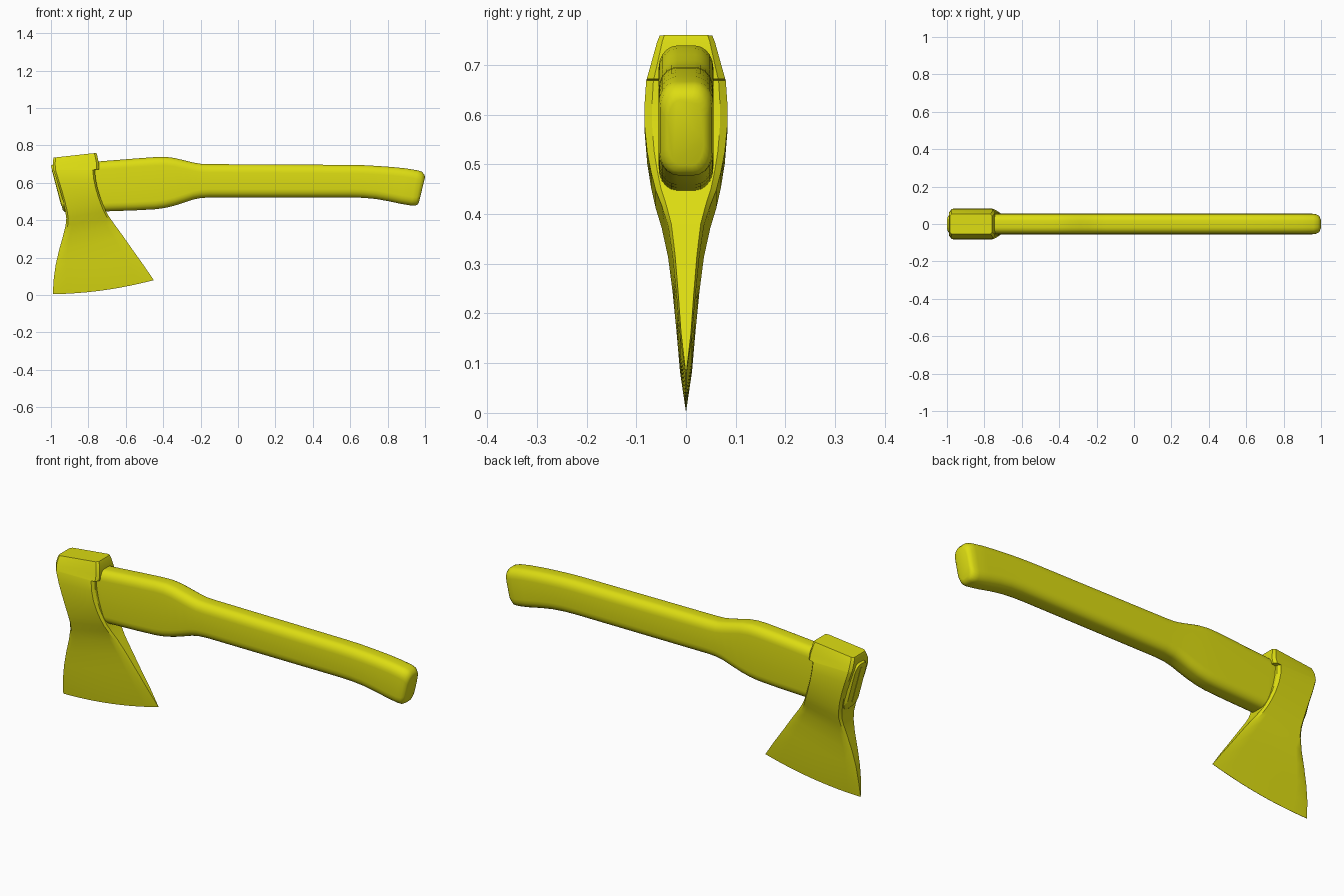
import bpy, bmesh, math

steel_wood = bpy.data.materials.new("yellow")
steel_wood.diffuse_color = (0.72, 0.72, 0.006, 1)


def loft(name, rings, angle):
    """Skin a list of equal-length closed rings and cap both ends."""
    bm = bmesh.new()
    vs = [[bm.verts.new(p) for p in r] for r in rings]
    n = len(vs[0])
    for a, b in zip(vs, vs[1:]):
        for i in range(n):
            j = (i + 1) % n
            bm.faces.new((a[i], a[j], b[j], b[i]))
    bm.faces.new(vs[0][::-1])
    bm.faces.new(vs[-1])
    bmesh.ops.recalc_face_normals(bm, faces=bm.faces)
    me = bpy.data.meshes.new(name)
    bm.to_mesh(me)
    bm.free()
    ob = bpy.data.objects.new(name, me)
    bpy.context.collection.objects.link(ob)
    me.materials.append(steel_wood)
    bpy.ops.object.select_all(action='DESELECT')
    ob.select_set(True)
    bpy.context.view_layer.objects.active = ob
    bpy.ops.object.shade_smooth_by_angle(angle=math.radians(angle))
    return ob


# Axe head: rows of (left x, left z, right x, right z, half thickness, sag)
head_rows = [
    (-.99, .005, -.45, .08, .0006, .017),
    (-.986, .08, -.505, .16, .012, .012),
    (-.975, .16, -.562, .24, .019, .008),
    (-.957, .24, -.618, .32, .027, .004),
    (-.937, .31, -.662, .38, .036, .002),
    (-.922, .37, -.69, .42, .049, 0),
    (-.918, .41, -.707, .45, .061, 0),
    (-.924, .45, -.722, .485, .070, 0),
    (-.935, .50, -.737, .525, .078, 0),
    (-.952, .56, -.752, .575, .083, 0),
    (-.968, .61, -.761, .62, .0835, 0),
    (-.986, .667, -.766, .669, .080, 0),
    (-.987, .670, -.743, .672, .079, 0),
    (-.99, .70, -.743, .70, .071, 0),
    (-.988, .725, -.753, .748, .058, 0),
    (-.985, .735, -.758, .76, .053, 0),
]
N = 10


def head_ring(row):
    xl, zl, xr, zr, t, sag = row
    side = []
    us = [0, .05] + [.05 + .9 * i / N for i in range(1, N)] + [.95, 1]
    for u in us:
        y = t * (.82 if u in (0, 1) else 1)
        side.append((xl + (xr - xl) * u, y,
                     zl + (zr - zl) * u - sag * 4 * u * (1 - u)))
    return [(x, -y, z) for x, y, z in side] + side[::-1]


loft("axe_head", [head_ring(r) for r in head_rows], 28)

# Handle: sections of (top x, top z, bottom x, bottom z, half width)
handle_rows = [
    (-1.0, .692, -.937, .455, .046),
    (-.985, .700, -.925, .443, .054),
    (-.74, .715, -.72, .447, .055),
    (-.55, .730, -.55, .453, .055),
    (-.44, .738, -.44, .459, .055),
    (-.39, .739, -.39, .466, .055),
    (-.34, .733, -.34, .478, .055),
    (-.29, .721, -.29, .494, .055),
    (-.24, .709, -.24, .511, .055),
    (-.20, .702, -.20, .519, .055),
    (-.15, .700, -.15, .522, .055),
    (.60, .696, .60, .522, .055),
    (.68, .694, .67, .520, .055),
    (.75, .690, .735, .514, .055),
    (.82, .685, .80, .503, .055),
    (.90, .677, .87, .488, .055),
    (.96, .667, .925, .479, .055),
    (.984, .659, .948, .478, .052),
    (.996, .644, .962, .486, .045),
    (1.0, .630, .968, .498, .036),
]


def handle_ring(row):
    xt, zt, xb, zb, w = row
    h = (zt - zb) / 2
    rz, ry = min(.045, h * .7), w * .68
    ring = []
    for k, (sy, sz) in enumerate([(1, 1), (-1, 1), (-1, -1), (1, -1)]):
        for i in range(6):
            a = math.pi / 2 * (k + i / 5)
            y = sy * (w - ry) + ry * math.cos(a)
            dz = sz * (h - rz) + rz * math.sin(a)
            u = (dz + h) / (2 * h)
            ring.append((xb + (xt - xb) * u, y, zb + (zt - zb) * u))
    return ring


loft("handle", [handle_ring(r) for r in handle_rows], 40)

# Thin wedge driven into the handle end
loft("eye_wedge", [[(x - .002 + d, y, z) for d, y in
                    ((0, -.006), (.03, -.006), (.03, .006), (0, .006))]
                   for x, z in ((-.944, .48), (-.994, .67))], 30)
